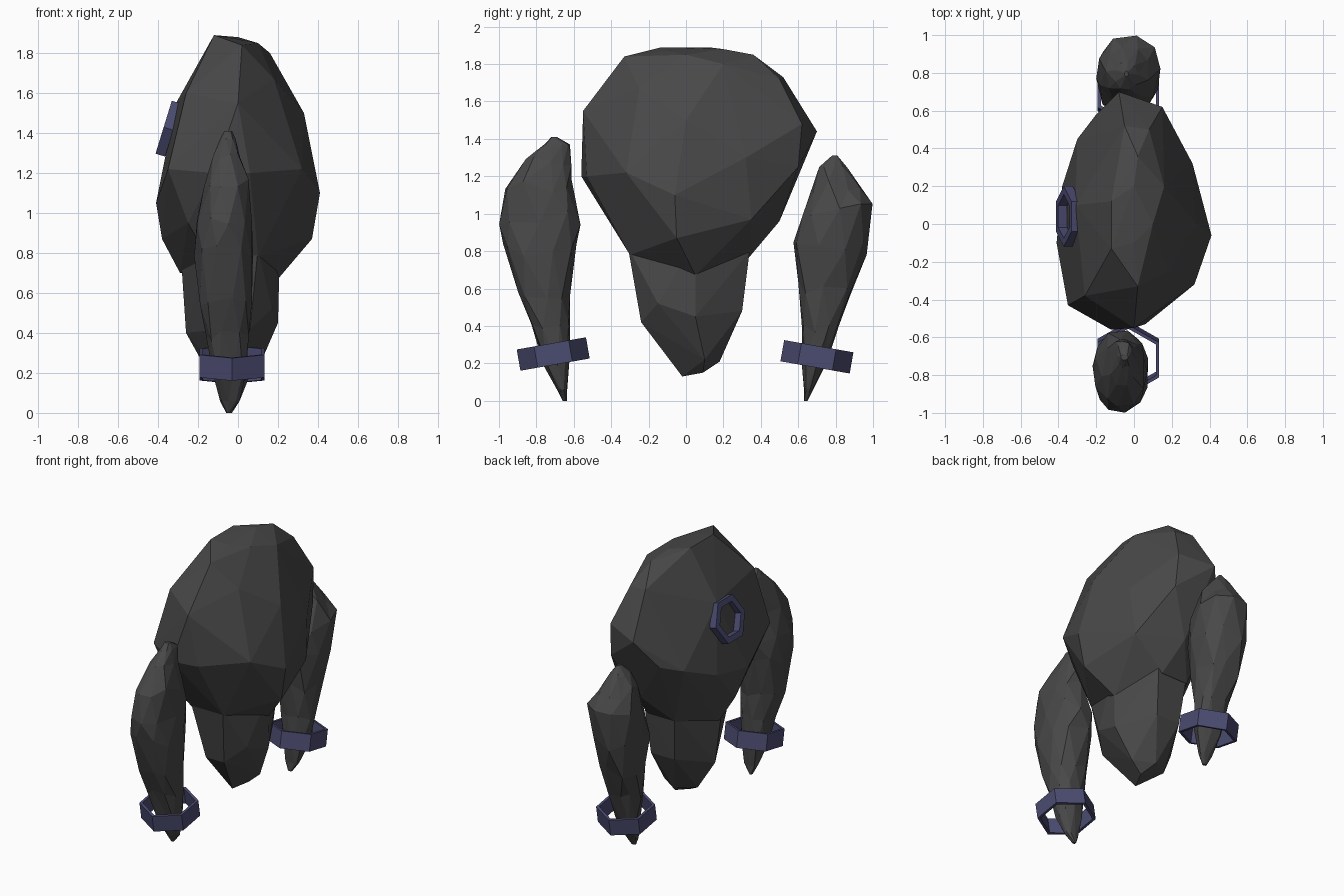
import bpy, bmesh, math, random
from mathutils import Vector, Matrix

if "Cube" in bpy.data.objects:
    bpy.data.objects.remove(bpy.data.objects["Cube"])

random.seed(4)


def material(name, col):
    m = bpy.data.materials.new(name)
    m.diffuse_color = (*col, 1)
    m.use_nodes = True
    m.node_tree.nodes["Principled BSDF"].inputs["Base Color"].default_value = m.diffuse_color
    return m


STONE = material("dark stone", (0.065, 0.065, 0.065))
METAL = material("blue grey metal", (0.07, 0.07, 0.165))


def finish(bm, name, mat):
    bmesh.ops.recalc_face_normals(bm, faces=bm.faces)
    me = bpy.data.meshes.new(name)
    bm.to_mesh(me)
    bm.free()
    me.materials.append(mat)
    ob = bpy.data.objects.new(name, me)
    bpy.context.collection.objects.link(ob)
    return ob


def boulder(name, pts):
    """Faceted rock: the convex hull of a few corner points."""
    bm = bmesh.new()
    for p in pts:
        bm.verts.new(p)
    bmesh.ops.convex_hull(bm, input=bm.verts)
    loose = [v for v in bm.verts if not v.link_faces]
    bmesh.ops.delete(bm, geom=loose, context='VERTS')
    return finish(bm, name, STONE)


def power(v, e=.85):
    return math.copysign(abs(v) ** e, v)


def limb(name, rings, n=9):
    """Faceted arm lofted through slightly boxy sections (z, x0, x1, y0, y1)."""
    bm = bmesh.new()
    loops = []
    for i, (z, x0, x1, y0, y1) in enumerate(rings):
        loop = []
        for k in range(n):
            a = 2 * math.pi * (k + .5 * (i % 2) + random.uniform(-.15, .15)) / n
            dz = random.uniform(-.04, .04) if 1 < i < len(rings) - 2 else 0
            loop.append(bm.verts.new(((x0 + x1) / 2 + (x1 - x0) / 2 * power(math.cos(a)),
                                      (y0 + y1) / 2 + (y1 - y0) / 2 * power(math.sin(a)),
                                      z + dz)))
        loops.append(loop)
    for i, (a, b) in enumerate(zip(loops, loops[1:])):
        for k in range(n):
            j = (k + 1) % n
            if i % 2 == 0:
                bm.faces.new((a[k], a[j], b[k]))
                bm.faces.new((a[j], b[j], b[k]))
            else:
                bm.faces.new((a[k], a[j], b[j]))
                bm.faces.new((a[k], b[j], b[k]))
    bm.faces.new(loops[0])
    bm.faces.new(loops[-1])
    return finish(bm, name, STONE)


def hex_ring(name, centre, axis, r_out, r_in, depth):
    """Six-sided band whose corners point along y."""
    z = Vector(axis).normalized()
    y = (Vector((0, 1, 0)) - z * z.y).normalized()
    x = y.cross(z)
    rot = Matrix((x, y, z)).transposed()
    bm = bmesh.new()
    cols = []
    for k in range(6):
        a = math.pi / 2 + k * math.pi / 3
        prof = [(r_out, -.5), (r_out, .5), (r_in, .5), (r_in, -.5)]
        cols.append([bm.verts.new(rot @ Vector((r * math.cos(a), r * math.sin(a), h * depth))
                                  + Vector(centre)) for r, h in prof])
    for k in range(6):
        a, b = cols[k], cols[(k + 1) % 6]
        for j in range(4):
            bm.faces.new((a[j], b[j], b[(j + 1) % 4], a[(j + 1) % 4]))
    return finish(bm, name, METAL)


# Main body: egg-shaped boulder, narrow at the rear
boulder("torso", [
    (-.12, -.13, 1.89), (-.12, .12, 1.89), (0, -.1, 1.87), (0, .2, 1.88), (.1, 0, 1.85),
    (.02, -.33, 1.84), (.02, .36, 1.85), (.16, .2, 1.8), (.18, -.25, 1.67),
    (.08, .5, 1.72), (-.05, .52, 1.73), (-.08, .7, 1.44), (.15, .62, 1.48),
    (.16, .6, 1.25), (-.2, .58, 1.25), (0, -.55, 1.55), (-.12, -.56, 1.2),
    (.33, 0, 1.5), (.41, -.06, 1.1), (.37, -.05, .87), (.31, .32, 1.3), (.32, -.32, 1.22),
    (.28, .35, .97), (.06, -.53, 1.2), (-.35, -.43, 1.22), (-.26, -.38, 1.6),
    (-.41, -.1, 1.05), (-.38, .2, 1.1), (-.3, .45, 1.2), (-.38, 0, .87), (-.31, .1, 1.55),
    (.2, .05, .67), (-.29, .05, .7), (.1, -.3, .78), (-.15, -.3, .78), (.05, .34, .77),
    (-.15, .34, .77), (0, .5, .96), (-.25, -.38, .95)])

# Tapered lower body
boulder("lower_body", [
    (-.29, 0, .85), (.21, .05, .85), (-.15, -.31, .82), (.1, -.31, .82), (-.15, .34, .82),
    (.08, .34, .8), (.2, .05, .45), (.17, -.15, .52), (-.26, .05, .4), (-.08, -.24, .42),
    (.06, -.24, .42), (-.12, .3, .48), (.06, .3, .48), (-.16, .1, .22), (.1, .1, .22),
    (-.03, .18, .21), (-.03, -.02, .13), (.02, .09, .15)])

# Arms
limb("front_arm", [
    (0, -.06, -.04, -.66, -.635), (.06, -.09, .01, -.69, -.635), (.22, -.13, .04, -.77, -.62),
    (.4, -.16, .06, -.83, -.62), (.57, -.2, .07, -.9, -.62), (.8, -.22, .08, -.98, -.58),
    (.98, -.21, .07, -1, -.56), (1.14, -.17, .06, -.97, -.61), (1.28, -.13, .01, -.86, -.61),
    (1.37, -.09, -.01, -.76, -.62), (1.41, -.07, -.03, -.72, -.69)])
limb("rear_arm", [
    (0, -.06, -.03, .63, .65), (.06, -.09, .01, .63, .68), (.22, -.12, .06, .62, .76),
    (.4, -.15, .08, .62, .82), (.6, -.18, .1, .6, .9), (.82, -.2, .13, .57, .97),
    (1.02, -.19, .14, .62, 1), (1.15, -.15, .08, .67, .94), (1.25, -.1, .02, .71, .86),
    (1.31, -.05, -.03, .78, .81)])

# Loose hexagonal wrist bands, tilted towards each other
for label, y, z, s in (("front", -.71, .25, 1), ("rear", .70, .235, -1)):
    t = math.radians(10)
    hex_ring(label + "_wrist_band", (-.03, y, z), (0, -s * math.sin(t), math.cos(t)),
             .188, .168, .115)

# Hexagonal ring set into the side of the torso
hex_ring("torso_ring", (-.348, .04, 1.422), (-.955, 0, .294), .16, .115, .05)
